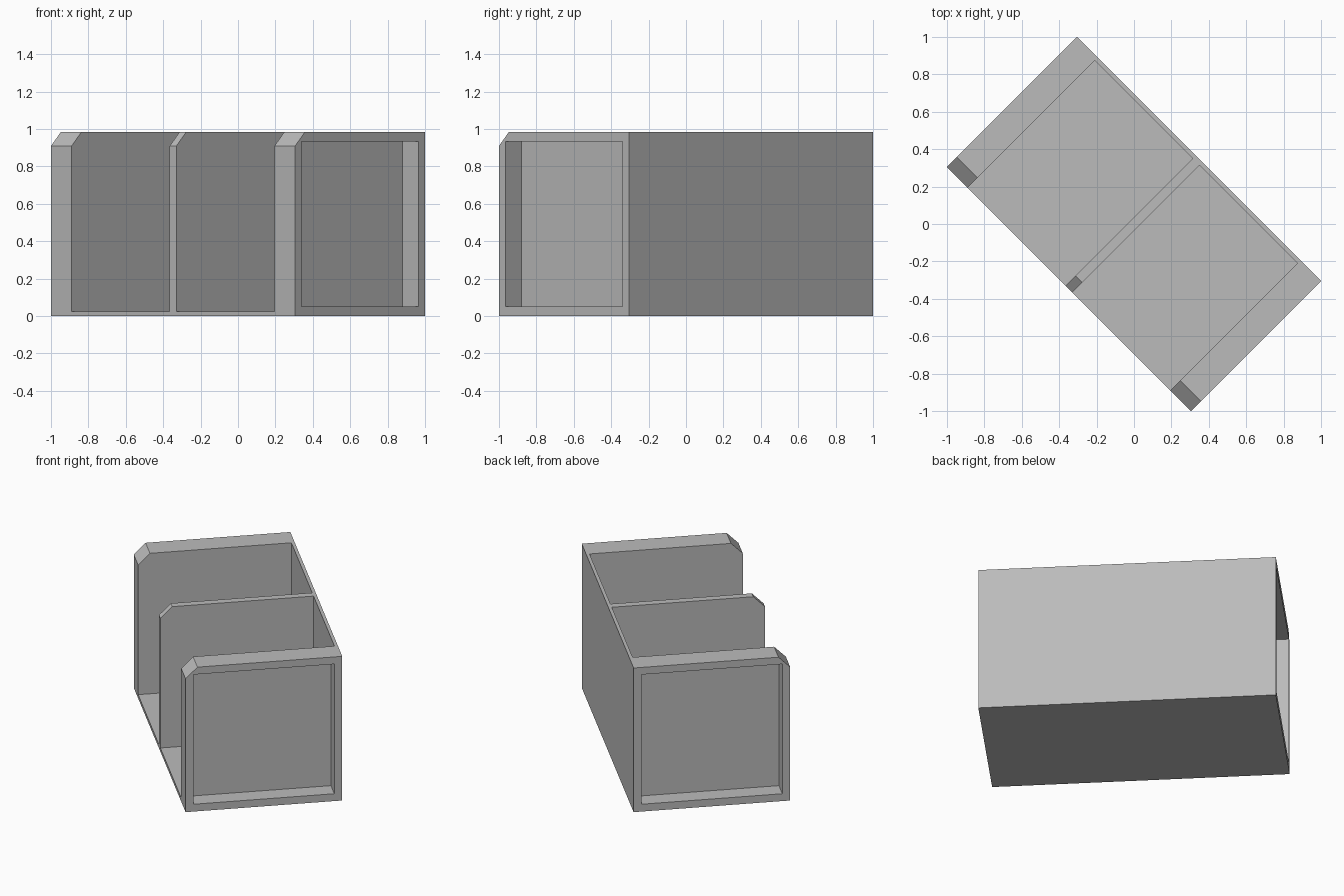
import bpy, bmesh, math
from mathutils import Matrix

if "Cube" in bpy.data.objects:
    bpy.data.objects.remove(bpy.data.objects["Cube"])

L, D, H = 0.923, 0.4915, 0.983      # half length, half depth, height
CH = 0.074                          # front top chamfer
TURN = Matrix.Rotation(math.radians(-45), 4, 'Z')

grey = bpy.data.materials.new("plain_grey")
grey.diffuse_color = (0.5, 0.5, 0.5, 1)
grey.use_nodes = True
grey.node_tree.nodes["Principled BSDF"].inputs["Base Color"].default_value = grey.diffuse_color


def prism(name, profile, x0, x1):
    """Extrude a (y, z) profile from x0 to x1, then turn it to the diagonal."""
    bm = bmesh.new()
    face = bm.faces.new([bm.verts.new((x0, y, z)) for y, z in profile])
    ext = bmesh.ops.extrude_face_region(bm, geom=[face])
    moved = [v for v in ext["geom"] if isinstance(v, bmesh.types.BMVert)]
    bmesh.ops.translate(bm, verts=moved, vec=(x1 - x0, 0, 0))
    bmesh.ops.recalc_face_normals(bm, faces=bm.faces)
    bm.transform(TURN)
    mesh = bpy.data.meshes.new(name)
    bm.to_mesh(mesh)
    bm.free()
    mesh.materials.append(grey)
    obj = bpy.data.objects.new(name, mesh)
    bpy.context.collection.objects.link(obj)
    return obj


def rect(y0, y1, z0, z1):
    return [(y0, z0), (y1, z0), (y1, z1), (y0, z1)]


# Solid case with a chamfer along the front top edge
case = prism("divided_case", [(-D, 0), (D, 0), (D, H), (-D + CH, H), (-D, H - CH)], -L, L)

cutters = []
for s in (-1, 1):
    # Compartment, open to the front and top
    cutters.append(prism("compartment_cutter", rect(-D - 0.2, 0.470, 0.025, H + 0.2),
                         s * 0.025, s * 0.767))
    # Recessed panel in the end wall
    cutters.append(prism("end_recess_cutter", rect(-D + 0.05, D - 0.05, 0.05, H - 0.049),
                         s * (L - 0.12), s * (L + 0.2)))

bpy.context.view_layer.objects.active = case
for cutter in cutters:
    cutter.hide_render = True
    mod = case.modifiers.new("cut", 'BOOLEAN')
    mod.operation = 'DIFFERENCE'
    mod.solver = 'EXACT'
    mod.object = cutter
    bpy.ops.object.modifier_apply(modifier=mod.name)
    bpy.data.objects.remove(cutter)
